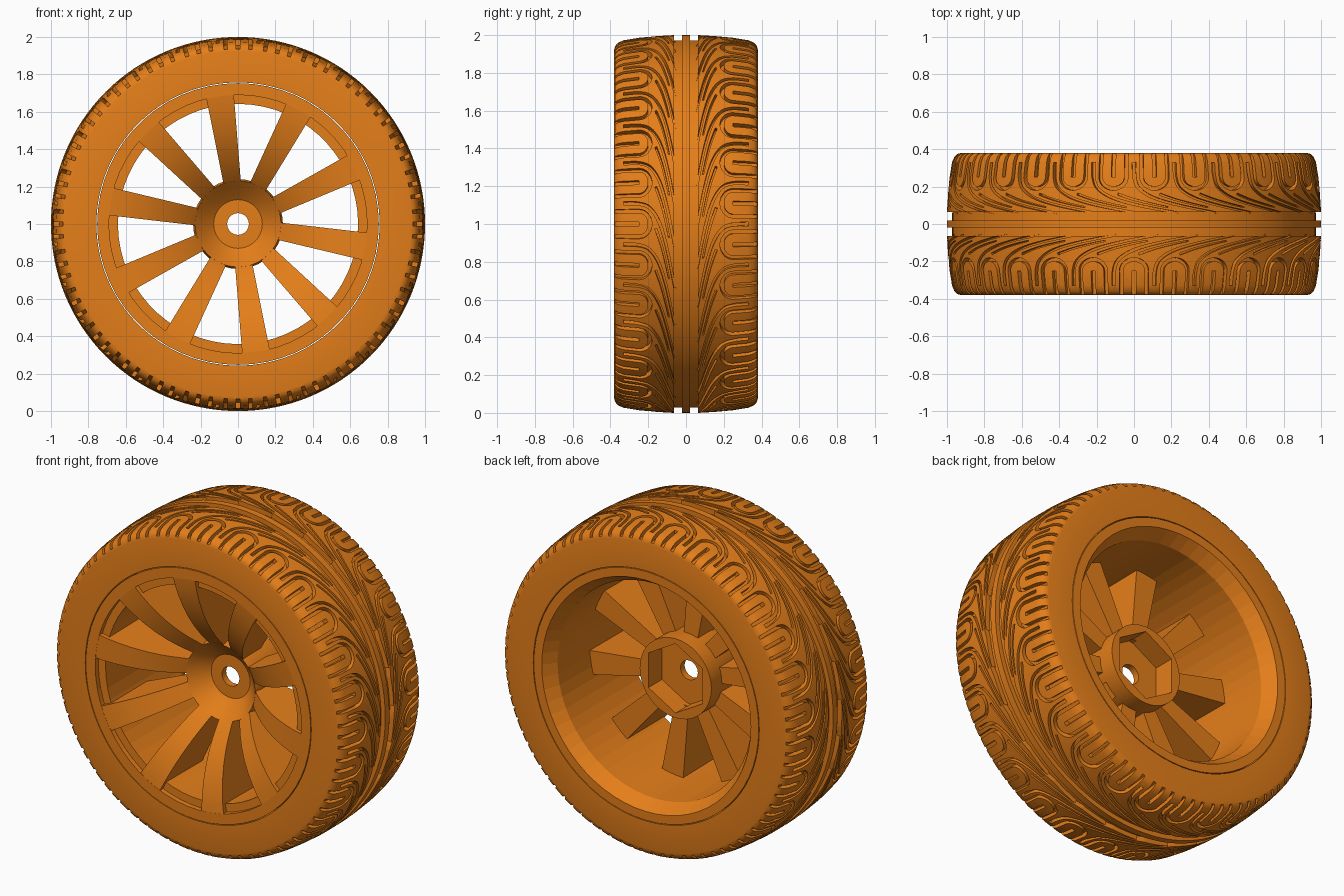
import bpy, bmesh
from math import sin, cos, pi, radians
from mathutils import Vector

if "Cube" in bpy.data.objects:
    bpy.data.objects.remove(bpy.data.objects["Cube"])

orange = bpy.data.materials.new("orange")
orange.diffuse_color = (0.78, 0.21, 0.01, 1)
orange.use_nodes = True
orange.node_tree.nodes["Principled BSDF"].inputs["Base Color"].default_value = orange.diffuse_color


def place(r, a, y):
    # wheel axis runs along y through (0, 0, 1); angle 0 is the top
    return (r * sin(a), y, 1 + r * cos(a))


def finish(bm, name):
    bmesh.ops.recalc_face_normals(bm, faces=bm.faces)
    me = bpy.data.meshes.new(name)
    bm.to_mesh(me)
    bm.free()
    me.materials.append(orange)
    ob = bpy.data.objects.new(name, me)
    bpy.context.collection.objects.link(ob)
    return ob


def loft(bm, rings, closed):
    vs = [[bm.verts.new(p) for p in ring] for ring in rings]
    n = len(vs[0])
    for i in range(len(vs) if closed else len(vs) - 1):
        a, b = vs[i], vs[(i + 1) % len(vs)]
        for j in range(n):
            k = (j + 1) % n
            bm.faces.new((a[j], a[k], b[k], b[j]))
    if not closed:
        bm.faces.new(vs[0])
        bm.faces.new(vs[-1])


def lathe(name, profile, seg):
    bm = bmesh.new()
    loft(bm, [[place(r, 2 * pi * i / seg, y) for y, r in profile] for i in range(seg)], True)
    return finish(bm, name)


def cut(ob, cutter):
    cutter.hide_render = True
    m = ob.modifiers.new("cut", 'BOOLEAN')
    m.operation = 'DIFFERENCE'
    m.solver = 'MANIFOLD'
    m.object = cutter
    bpy.context.view_layer.objects.active = ob
    bpy.ops.object.modifier_apply(modifier=m.name)
    bpy.data.objects.remove(cutter)


def smooth(ob, angle=30):
    ob.data.shade_smooth()
    ob.data.set_sharp_from_angle(angle=radians(angle))


def spline(pts, steps=5):
    # Catmull-Rom curve through 2D points
    p = [Vector(q) for q in pts]
    p = [2 * p[0] - p[1]] + p + [2 * p[-1] - p[-2]]
    out = []
    for i in range(1, len(p) - 2):
        a, b, c, d = p[i - 1:i + 3]
        for s in range(steps):
            t = s / steps
            out.append(0.5 * (2 * b + (c - a) * t + (2 * a - 5 * b + 4 * c - d) * t ** 2
                              + (3 * b - a - 3 * c + d) * t ** 3))
    return out + [p[-2]]


def groove(bm, path, w0, w1, shift, side):
    # ribbon-shaped solid wrapped round the tread, width going from w0 to w1
    rings = []
    n = len(path)
    for i, p in enumerate(path):
        t = (path[min(i + 1, n - 1)] - path[max(i - 1, 0)]).normalized()
        perp = Vector((-t.y, t.x)) * (w0 + (w1 - w0) * i / (n - 1)) / 2
        ring = []
        for q, top in ((p + perp, 0), (p - perp, 0), (p - perp, 1), (p + perp, 1)):
            floor = 0.97 - 0.03 * (q.y / 0.35) ** 2
            ring.append(place(1.05 if top else floor, q.x + shift, side * q.y))
        rings.append(ring)
    loft(bm, rings, False)


# tyre body with the two centre channels
half = [(0.02, 1.0), (0.02, 0.972), (0.063, 0.972), (0.063, 1.0), (0.15, 0.995), (0.25, 0.986),
        (0.33, 0.973), (0.36, 0.96), (0.375, 0.943), (0.38, 0.922), (0.38, 0.757)]
tyre = lathe("tyre", [(-y, r) for y, r in reversed(half)] + half, 128)

# tread grooves: U-shaped shoulder tabs, centre slits and swept lines
PITCHES = 28
step = 2 * pi / PITCHES
u_path = ([Vector((-0.07, y)) for y in (0.41, 0.36, 0.31)]
          + [Vector((-0.07 * cos(pi * i / 14), 0.25 - 0.06 * sin(pi * i / 14))) for i in range(15)]
          + [Vector((0.07, y)) for y in (0.31, 0.36, 0.41)])
slit = [Vector((0, y)) for y in (0.41, 0.36, 0.31, 0.25)]
long_sweep = spline([(0.112, 0.33), (0.115, 0.25), (0.14, 0.19), (0.22, 0.14), (0.36, 0.10), (0.58, 0.058)])
short_sweep = spline([(0.25, 0.16), (0.34, 0.13), (0.44, 0.106), (0.52, 0.09)])
bm = bmesh.new()
for side in (-1, 1):
    for i in range(PITCHES):
        a = (i + (0.5 if side > 0 else 0)) * step
        groove(bm, u_path, 0.02, 0.02, a, side)
        groove(bm, slit, 0.022, 0.022, a, side)
        groove(bm, long_sweep, 0.02, 0.01, a, side)
        groove(bm, short_sweep, 0.012, 0.006, a, side)
cut(tyre, finish(bm, "tread_cutter"))
smooth(tyre)

# rim barrel with a front ledge and a chamfered rear lip
rim = lathe("rim_barrel", [(-0.38, 0.753), (0.38, 0.753), (0.38, 0.70), (0.30, 0.65),
                           (-0.35, 0.642), (-0.35, 0.69), (-0.38, 0.69)], 60)
smooth(rim, 5)

# trumpet-shaped front curve shared by hub and spokes: (radius, y)
bell = [(0.20, -0.135), (0.24, -0.175), (0.30, -0.225), (0.36, -0.267), (0.43, -0.306),
        (0.50, -0.336), (0.57, -0.358), (0.63, -0.372), (0.695, -0.38)]

# hub with axle hole and hexagonal rear pocket
hub = lathe("hub", [(-0.07, 0.058), (-0.07, 0.13), (-0.095, 0.16), (-0.135, 0.20), (-0.165, 0.23),
                    (-0.12, 0.24), (0.10, 0.24), (0.10, 0.058)], 40)
cut(hub, lathe("hex_cutter", [(-0.03, 0.02), (0.2, 0.02), (0.2, 0.21), (-0.03, 0.21)], 6))
smooth(hub)

# ten deep spokes
for k in range(10):
    a = radians(28 + 36 * k - 36)
    bm = bmesh.new()
    rings = []
    for r, y in bell:
        w = 0.047 + (r - 0.23) * 0.059
        ring = []
        for s, yy in ((-w, y), (w, y), (w, 0.0), (-w, 0.0)):
            ring.append((r * sin(a) + s * cos(a), yy, 1 + r * cos(a) - s * sin(a)))
        rings.append(ring)
    loft(bm, rings, False)
    smooth(finish(bm, f"spoke_{k + 1}"))
